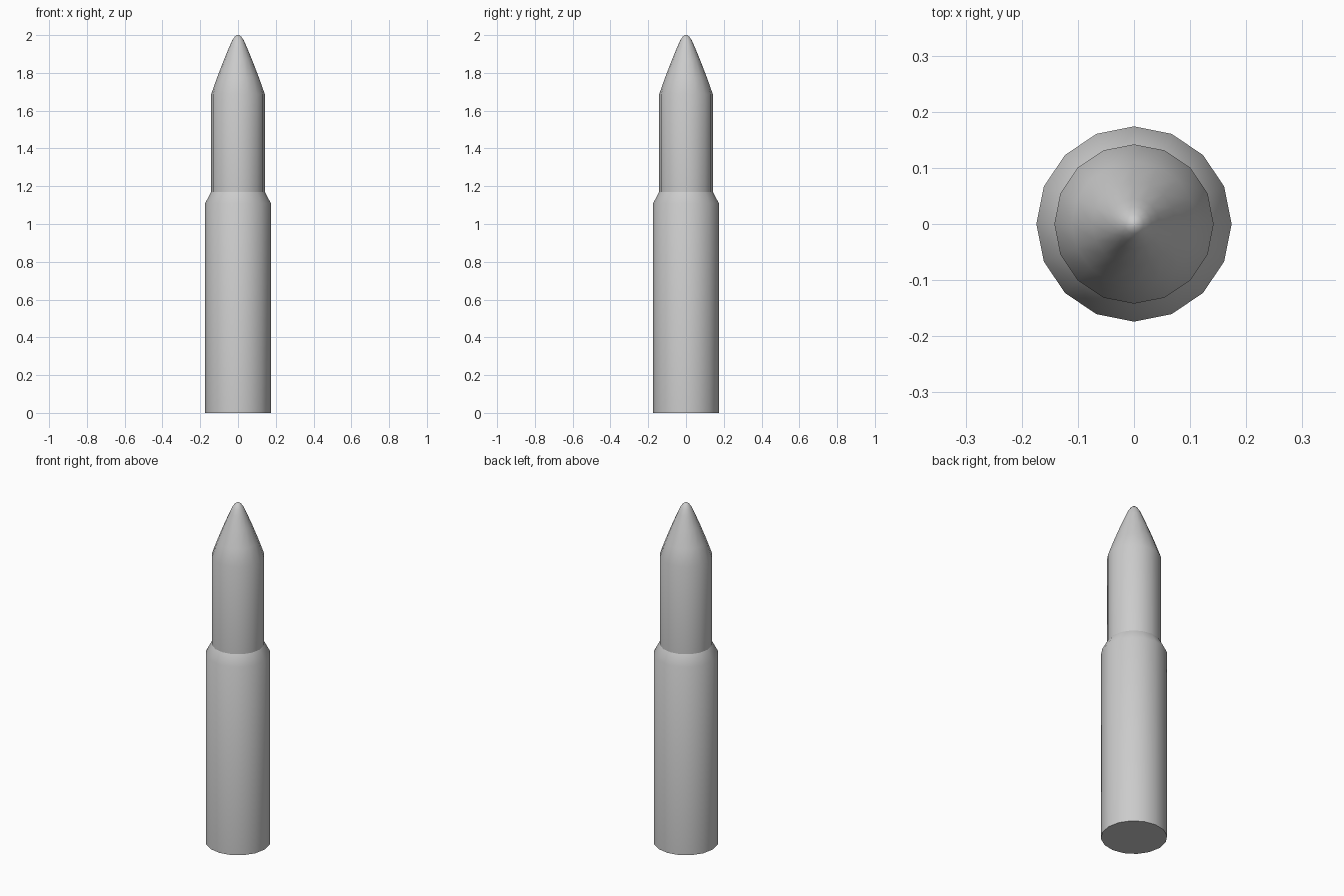
import bpy, bmesh, math

if "Cube" in bpy.data.objects:
    bpy.data.objects.remove(bpy.data.objects["Cube"])

SIDES = 16


def lathe(name, profile, cap_bottom=False, cap_top=False):
    """Spin a (radius, z) profile around the z axis."""
    bm = bmesh.new()
    rings = []
    for r, z in profile:
        rings.append([bm.verts.new((r * math.cos(2 * math.pi * i / SIDES),
                                    r * math.sin(2 * math.pi * i / SIDES), z))
                      for i in range(SIDES)])
    for low, high in zip(rings, rings[1:]):
        for i in range(SIDES):
            j = (i + 1) % SIDES
            bm.faces.new((low[i], low[j], high[j], high[i]))
    if cap_bottom:
        bm.faces.new(rings[0][::-1])
    if cap_top:
        bm.faces.new(rings[-1])
    mesh = bpy.data.meshes.new(name)
    bm.to_mesh(mesh)
    bm.free()
    obj = bpy.data.objects.new(name, mesh)
    bpy.context.collection.objects.link(obj)
    bpy.ops.object.select_all(action='DESELECT')
    obj.select_set(True)
    bpy.context.view_layer.objects.active = obj
    bpy.ops.object.shade_smooth_by_angle(angle=math.radians(40))
    return obj


# Straight casing with a tapered shoulder
lathe("casing", [(0.174, 0), (0.174, 1.11), (0.142, 1.17)], cap_bottom=True)

# Projectile seated in the casing mouth, with a rounded pointed nose
lathe("projectile", [(0.142, 1.17), (0.142, 1.687), (0.111, 1.775),
                     (0.075, 1.868), (0.045, 1.94), (0.031, 1.972),
                     (0.017, 1.992), (0.006, 2.0)], cap_top=True)
